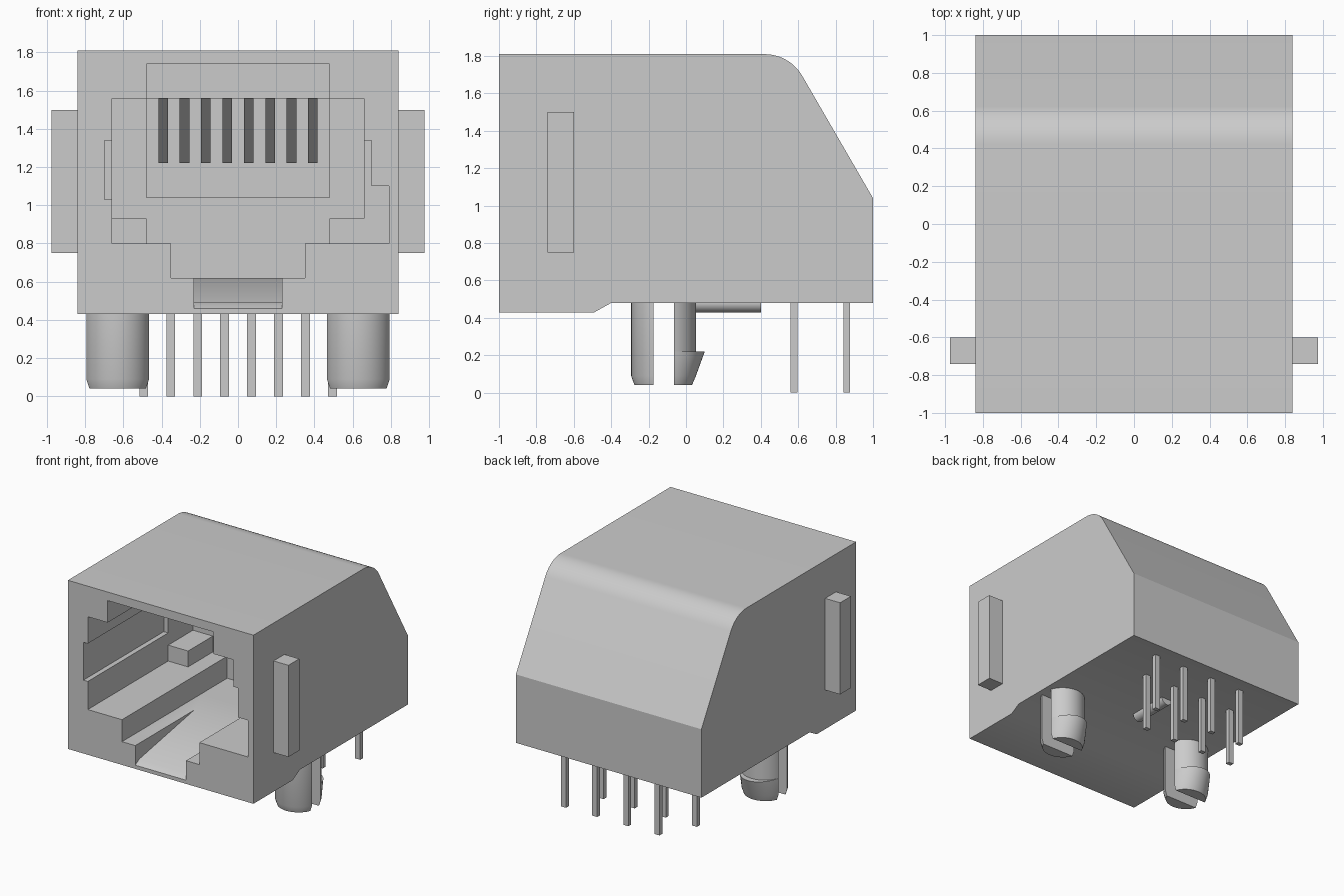
import bpy, bmesh, math
from mathutils import Vector

if "Cube" in bpy.data.objects:
    bpy.data.objects.remove(bpy.data.objects["Cube"], do_unlink=True)

# One plain grey for everything
grey = bpy.data.materials.new("plain grey")
grey.use_nodes = True
grey.diffuse_color = (0.6, 0.6, 0.6, 1)
grey.node_tree.nodes["Principled BSDF"].inputs["Base Color"].default_value = (0.6, 0.6, 0.6, 1)


def add_object(name, bm):
    bmesh.ops.recalc_face_normals(bm, faces=bm.faces)
    mesh = bpy.data.meshes.new(name)
    bm.to_mesh(mesh)
    bm.free()
    mesh.materials.append(grey)
    obj = bpy.data.objects.new(name, mesh)
    bpy.context.collection.objects.link(obj)
    return obj


def loft(name, rings):
    """Closed solid through rings with equal point counts."""
    bm = bmesh.new()
    loops = [[bm.verts.new(p) for p in ring] for ring in rings]
    n = len(loops[0])
    for a, b in zip(loops, loops[1:]):
        for i in range(n):
            j = (i + 1) % n
            bm.faces.new((a[i], a[j], b[j], b[i]))
    bm.faces.new(loops[0])
    bm.faces.new(loops[-1])
    return add_object(name, bm)


def prism_x(name, profile, x0, x1):
    """Extrude a (y, z) profile along x."""
    return loft(name, [[(x, y, z) for y, z in profile] for x in (x0, x1)])


def prism_y(name, profile, y0, y1):
    """Extrude an (x, z) profile along y."""
    return loft(name, [[(x, y, z) for x, z in profile] for y in (y0, y1)])


def box(name, x0, x1, y0, y1, z0, z1):
    return prism_y(name, [(x0, z0), (x1, z0), (x1, z1), (x0, z1)], y0, y1)


def smooth(obj, angle=30):
    bpy.ops.object.select_all(action="DESELECT")
    obj.select_set(True)
    bpy.context.view_layer.objects.active = obj
    bpy.ops.object.shade_smooth_by_angle(angle=math.radians(angle))


# Housing: side profile with a rounded shoulder and sloping back
R = 0.233
shoulder = [(0.42 + R * math.sin(t), 1.81 - R + R * math.cos(t))
            for t in (math.radians(59) * i / 12 for i in range(13))]
housing = prism_x("housing", [(-1, 0.43), (-1, 1.81)] + shoulder +
                  [(1, 1.04), (1, 0.48), (-0.40, 0.48), (-0.49, 0.43)], -0.84, 0.84)

# Plug opening, its narrower rear, the contact recess and the latch ramp
opening = [(-0.35, 0.62), (0.35, 0.62), (0.35, 0.80), (0.79, 0.80), (0.79, 1.10),
           (0.70, 1.10), (0.70, 1.34), (0.66, 1.34), (0.66, 1.56), (0.48, 1.56),
           (0.48, 1.74), (-0.48, 1.74), (-0.48, 1.56), (-0.66, 1.56), (-0.66, 1.34),
           (-0.70, 1.34), (-0.70, 1.03), (-0.66, 1.03), (-0.66, 0.80), (-0.35, 0.80)]
half = [(0.35, 0.62), (0.35, 0.80), (0.48, 0.80), (0.48, 0.93), (0.66, 0.93), (0.66, 1.56)]
rear = half + [(-x, z) for x, z in reversed(half)]
ramp = [(-1.1, 0.46), (-1, 0.46), (-0.95, 0.49), (-0.24, 0.62), (-0.24, 0.7), (-1.1, 0.7)]
cutters = [prism_y("opening_cutter", opening, -1.1, 0.04),
           prism_y("rear_cutter", rear, 0.03, 0.36),
           box("recess_cutter", -0.48, 0.48, 0.34, 0.46, 1.04, 1.56),
           prism_x("ramp_cutter", ramp, -0.23, 0.23)]
for cutter in cutters:
    mod = housing.modifiers.new(cutter.name, "BOOLEAN")
    mod.operation = "DIFFERENCE"
    mod.solver = "EXACT"
    mod.object = cutter
bpy.context.view_layer.update()
graph = bpy.context.evaluated_depsgraph_get()
carved = bpy.data.meshes.new_from_object(housing.evaluated_get(graph))
housing.modifiers.clear()
housing.data = carved
for cutter in cutters:
    bpy.data.objects.remove(cutter, do_unlink=True)
smooth(housing)

# Sloping spring contacts inside the opening
for i in range(8):
    x = -0.392 + 0.112 * i
    prism_x(f"contact_{i + 1}", [(0.05, 1.56), (0.12, 1.56), (0.46, 1.25),
                                 (0.46, 1.22), (0.42, 1.22)], x - 0.025, x + 0.025)

# Solder pins in two staggered rows
for i in range(8):
    x = -0.493 + 0.141 * i
    y = 0.86 if i % 2 else 0.577
    box(f"pin_{i + 1}", x - 0.023, x + 0.023, y - 0.018, y + 0.018, 0, 0.52)


# Split mounting posts: plain front half, barbed back half
def post_half(name, cx, direction, levels, r=0.173, gap=0.055):
    t0 = math.asin(gap / r)
    rings = []
    for z, sx, sy in levels:
        ring = []
        for i in range(25):
            t = t0 + (math.pi - 2 * t0) * i / 24
            y = gap + (r * math.sin(t) - gap) * sy
            ring.append((cx + r * math.cos(t) * sx, -0.12 + direction * y, z))
        rings.append(ring)
    smooth(loft(name, rings), 35)


for side, label in ((-1, "right"), (1, "left")):
    post_half(f"{label}_post_front", side * 0.63, -1,
              [(0.50, 1, 1), (0.09, 1, 1), (0.04, 0.9, 0.85)])
    post_half(f"{label}_post_back", side * 0.63, 1, [(0.50, 1, 1), (0.20, 1, 1)])
    post_half(f"{label}_post_barb", side * 0.63, 1,
              [(0.22, 1, 1.4), (0.09, 1, 1.0), (0.04, 0.9, 0.82)])
    # Side tab
    x0, x1 = sorted((side * 0.83, side * 0.975))
    box(f"{label}_side_tab", x0, x1, -0.74, -0.60, 0.75, 1.50)

# Small round rib under the housing
rib = [(0.05 * math.cos(math.tau * i / 24), 0.48 + 0.05 * math.sin(math.tau * i / 24))
       for i in range(24)]
smooth(prism_y("bottom_rib", rib, 0.05, 0.40))
